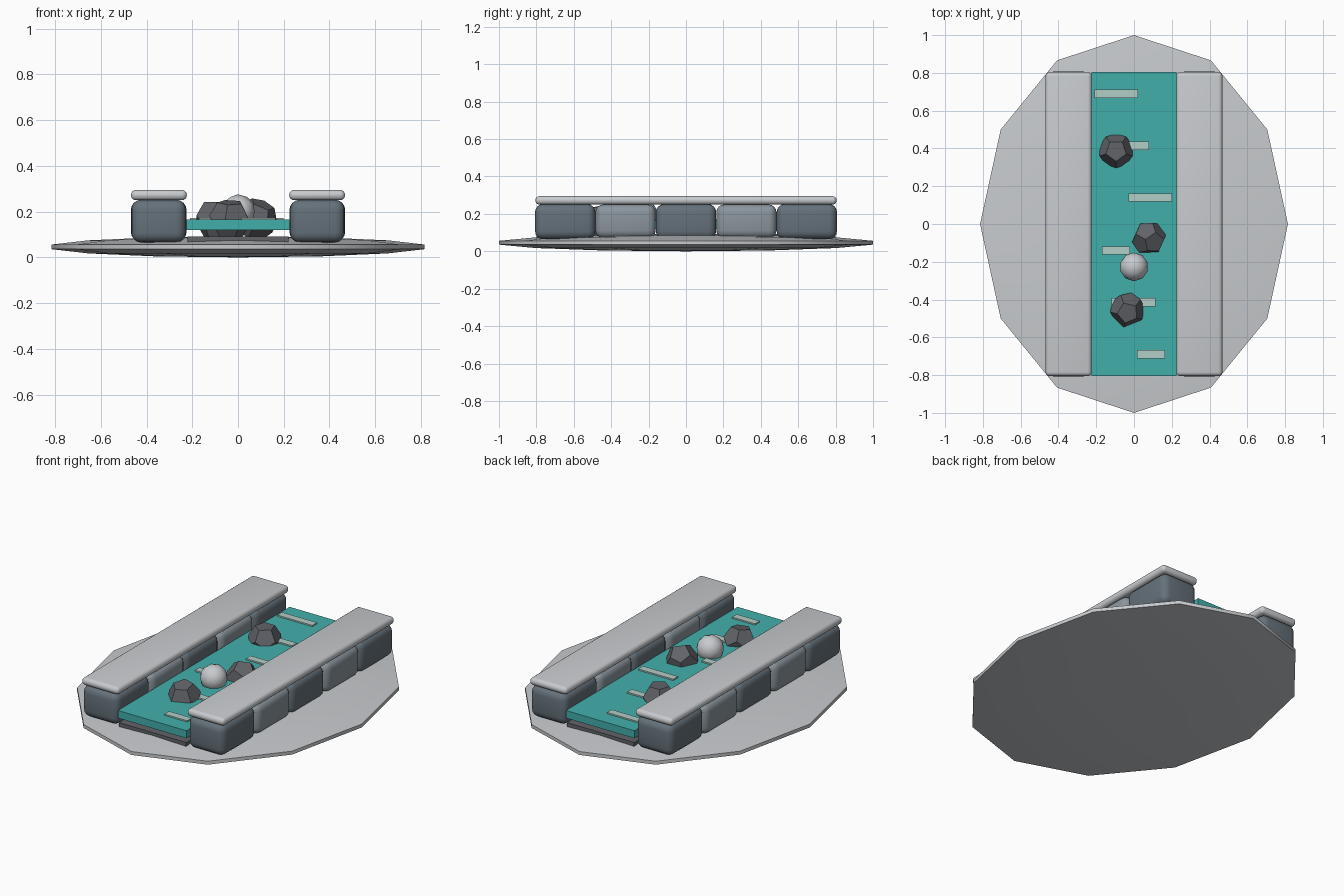
import bpy, bmesh, math
from mathutils import Matrix, Vector

if "Cube" in bpy.data.objects:
    bpy.data.objects.remove(bpy.data.objects["Cube"])


def material(name, rgb):
    m = bpy.data.materials.new(name)
    m.diffuse_color = (*rgb, 1)
    m.use_nodes = True
    m.node_tree.nodes["Principled BSDF"].inputs["Base Color"].default_value = m.diffuse_color
    return m


PALE = material("pale grey", (0.58, 0.60, 0.62))
DARK = material("dark slate", (0.13, 0.165, 0.195))
MID = material("mid slate", (0.26, 0.305, 0.34))
TEAL = material("teal water", (0.055, 0.43, 0.41))
FOAM = material("foam", (0.45, 0.61, 0.57))
STONE = material("stone grey", (0.12, 0.125, 0.14))


def finish(name, bm, mat, smooth=None):
    bmesh.ops.recalc_face_normals(bm, faces=bm.faces)
    me = bpy.data.meshes.new(name)
    bm.to_mesh(me)
    bm.free()
    me.materials.append(mat)
    ob = bpy.data.objects.new(name, me)
    bpy.context.collection.objects.link(ob)
    if smooth:
        bpy.ops.object.select_all(action='DESELECT')
        ob.select_set(True)
        bpy.context.view_layer.objects.active = ob
        bpy.ops.object.shade_smooth_by_angle(angle=math.radians(smooth))
    return ob


def box(name, mat, x, y, z, bevel=0.0, segments=3):
    """Box between (min, max) pairs, optionally with rounded edges."""
    bm = bmesh.new()
    bmesh.ops.create_cube(bm, size=1)
    for v in bm.verts:
        v.co = Vector([(a + b) / 2 + c * (b - a) for c, (a, b) in zip(v.co, (x, y, z))])
    if bevel:
        bmesh.ops.bevel(bm, geom=bm.edges[:], offset=bevel, segments=segments,
                        profile=0.5, affect='EDGES')
    return finish(name, bm, mat, 40 if bevel else None)


# Ground: flattened twelve-sided lens with a thin upright rim
bm = bmesh.new()
bmesh.ops.create_uvsphere(bm, u_segments=12, v_segments=7, radius=1)
rim = math.cos(math.pi / 14)
turn = Matrix.Rotation(math.pi / 2, 4, 'Z')
for v in bm.verts:
    p = turn @ v.co
    v.co = (p.x / rim * 0.815, p.y / rim, 0.046 + p.z * 0.046)
finish("ground", bm, PALE, 60)

# Channel bed and water slab
box("channel_bed", STONE, (-0.22, 0.22), (-0.8, 0.8), (0.045, 0.092))
box("water", TEAL, (-0.225, 0.225), (-0.805, 0.805), (0.12, 0.165))

# Walls of alternating rounded blocks, with a long cap on each
for side, label in ((-1, "left"), (1, "right")):
    for i in range(5):
        y = (i - 2) * 0.323
        dark = i % 2 == 0
        w = 0.119 if dark else 0.122
        zs = (0.065, 0.252) if dark else (0.07, 0.25)
        cx = side * 0.347
        box(f"{label}_wall_block_{i + 1}", DARK if dark else MID,
            (cx - w, cx + w), (y - 0.161, y + 0.161), zs, 0.042, 4)
    cx = side * 0.346
    box(f"{label}_wall_cap", PALE, (cx - 0.122, cx + 0.122),
        (-0.805, 0.805), (0.25, 0.295), 0.021, 4)

# Foam streaks lying on the water
streaks = [(-0.21, 0.02, 0.69), (-0.10, 0.08, 0.415), (-0.03, 0.20, 0.14),
           (-0.17, -0.02, -0.14), (-0.12, 0.115, -0.415), (0.015, 0.165, -0.69)]
for i, (x0, x1, y) in enumerate(streaks):
    box(f"foam_streak_{i + 1}", FOAM, (x0, x1), (y - 0.022, y + 0.022), (0.164, 0.173))


def rock(name, loc, spin, tilt, size=0.1):
    """Squashed dodecahedron, made as the dual of an icosahedron."""
    ico = bmesh.new()
    bmesh.ops.create_icosphere(ico, subdivisions=1, radius=1)
    points = [f.calc_center_median().normalized() for f in ico.faces]
    ico.free()
    bm = bmesh.new()
    for p in points:
        bm.verts.new(p)
    bmesh.ops.convex_hull(bm, input=bm.verts[:])
    bmesh.ops.dissolve_limit(bm, angle_limit=0.05, verts=bm.verts[:], edges=bm.edges[:])
    m = (Matrix.Translation(loc) @ Matrix.Rotation(spin, 4, 'Z')
         @ Matrix.Rotation(tilt, 4, 'X')
         @ Matrix.Diagonal((size * 0.93, size * 0.93, size * 0.95, 1)))
    bm.transform(m)
    finish(name, bm, STONE)


# Rocks standing in the channel
rock("rock_back", (-0.095, 0.388, 0.166), math.radians(18), 0.0)
rock("rock_middle", (0.08, -0.075, 0.166), math.radians(50), 0.5)
rock("rock_front", (-0.035, -0.455, 0.166), math.radians(5), 0.2)

# Floating ball
bm = bmesh.new()
bmesh.ops.create_icosphere(bm, subdivisions=2, radius=0.076,
                           matrix=Matrix.Translation((0, -0.227, 0.2)))
finish("ball", bm, PALE, 40)
